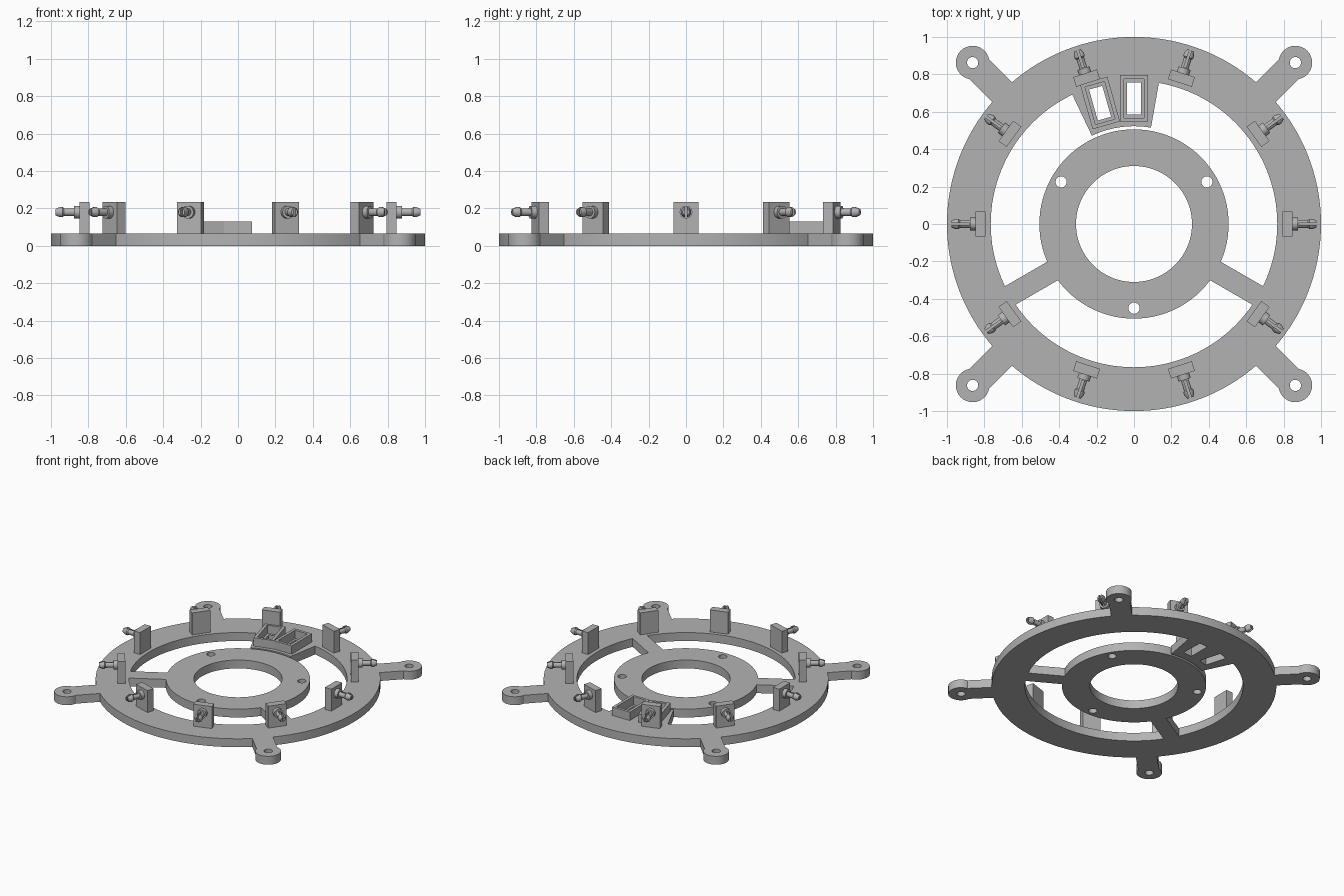
import bpy, bmesh
from math import pi, sin, cos, radians
from mathutils import Matrix, Vector

if "Cube" in bpy.data.objects:
    bpy.data.objects.remove(bpy.data.objects["Cube"])

grey = bpy.data.materials.new("plain grey")
grey.use_nodes = True
COLOUR = (0.45, 0.45, 0.45, 1)
grey.diffuse_color = COLOUR
grey.node_tree.nodes["Principled BSDF"].inputs["Base Color"].default_value = COLOUR

BASE = 0.065          # plate thickness
WALL_TOP = 0.13       # pocket wall height
POCKET_ANGLES = (0, 15.7)
CLIP_COUNT = 10


def make(name, bm):
    bmesh.ops.recalc_face_normals(bm, faces=bm.faces)
    mesh = bpy.data.meshes.new(name)
    bm.to_mesh(mesh)
    bm.free()
    mesh.materials.append(grey)
    ob = bpy.data.objects.new(name, mesh)
    bpy.context.collection.objects.link(ob)
    return ob


def prism(name, points, z0, z1):
    """Upright solid on a flat outline."""
    bm = bmesh.new()
    face = bm.faces.new([bm.verts.new((x, y, z0)) for x, y in points])
    top = bmesh.ops.extrude_face_region(bm, geom=[face])["geom"]
    bmesh.ops.translate(bm, vec=(0, 0, z1 - z0),
                        verts=[v for v in top if isinstance(v, bmesh.types.BMVert)])
    return make(name, bm)


def arc(r, a0, a1, n):
    steps = [radians(a0 + (a1 - a0) * i / n) for i in range(n + 1)]
    return [(r * cos(a), r * sin(a)) for a in steps]


def disc(name, r, z0, z1, centre=(0, 0), n=32):
    pts = [(x + centre[0], y + centre[1]) for x, y in arc(r, 0, 360, n)[:-1]]
    return prism(name, pts, z0, z1)


def box(name, x0, x1, y0, y1, z0, z1, angle=0):
    ob = prism(name, [(x0, y0), (x1, y0), (x1, y1), (x0, y1)], z0, z1)
    ob.data.transform(Matrix.Rotation(radians(angle), 4, "Z"))
    return ob


def lathe(name, profile, n=24):
    """Turn a (distance along x, radius) profile round the x axis."""
    bm = bmesh.new()
    rings = [[bm.verts.new((x, r * cos(2 * pi * i / n), r * sin(2 * pi * i / n)))
              for i in range(n)] for x, r in profile]
    for a, b in zip(rings, rings[1:]):
        for i in range(n):
            j = (i + 1) % n
            bm.faces.new((a[i], a[j], b[j], b[i]))
    bm.faces.new(rings[0])
    bm.faces.new(rings[-1])
    return make(name, bm)


def combine(target, others, operation):
    """Apply booleans and remove the helper solids."""
    for other in others:
        other.hide_render = True
        mod = target.modifiers.new("cut", "BOOLEAN")
        mod.operation, mod.solver, mod.object = operation, "EXACT", other
    bpy.context.view_layer.update()
    graph = bpy.context.evaluated_depsgraph_get()
    mesh = bpy.data.meshes.new_from_object(target.evaluated_get(graph))
    target.modifiers.clear()
    target.data = mesh
    for other in others:
        bpy.data.objects.remove(other)


def smooth(ob):
    bpy.ops.object.select_all(action="DESELECT")
    ob.select_set(True)
    bpy.context.view_layer.objects.active = ob
    bpy.ops.object.shade_smooth_by_angle(angle=radians(30))


def polar(r, degrees):
    return r * cos(radians(degrees)), r * sin(radians(degrees))


# Base plate: outer ring, corner tabs, spokes, hub and pocket shelf in one solid
base = disc("base_plate", 1.0, 0, BASE, n=128)
combine(base, [disc("opening", 0.766, -1, 1, n=128)], "DIFFERENCE")
additions = [disc("hub", 0.506, 0, BASE, n=96)]
holes = [disc("hub_opening", 0.31, -1, 1, n=96)]
for angle in (45, 135, 225, 315):
    centre = polar(1.22, angle)
    additions.append(box("tab_arm", 0.9, 1.2, -0.074, 0.074, 0, BASE, angle))
    additions.append(disc("tab_end", 0.09, 0, BASE, centre))
    holes.append(disc("tab_hole", 0.03, -1, 1, centre))
for angle in (-30, 210):
    additions.append(box("spoke", 0.45, 0.8, -0.057, 0.057, 0, BASE, angle))
for angle in (-90, 30, 150):
    holes.append(disc("hub_hole", 0.03, -1, 1, polar(0.45, angle)))
shelf_outline = arc(0.523, 80, 115.5, 10) + arc(0.8, 115.5, 80, 10)
additions.append(prism("shelf", shelf_outline, 0, BASE))
for angle in POCKET_ANGLES:
    holes.append(box("pocket_hole", -0.037, 0.037, 0.585, 0.757, -1, 1, angle))
combine(base, additions, "UNION")
combine(base, holes, "DIFFERENCE")
smooth(base)

# Raised rectangular pocket walls
for name, angle in zip(("pocket_wall_centre", "pocket_wall_side"), POCKET_ANGLES):
    wall = box(name, -0.076, 0.076, 0.548, 0.797, BASE, WALL_TOP, angle)
    combine(wall, [box("pocket", -0.054, 0.054, 0.568, 0.776, 0, 1, angle)], "DIFFERENCE")

# Ring of upright clips, each with a split snap pin pointing outward
upright = box("clip_upright", 0.793, 0.847, -0.067, 0.067, BASE, 0.235)
pin = lathe("clip_pin", [(0.84, 0.034), (0.876, 0.034), (0.876, 0.021), (0.93, 0.021),
                         (0.938, 0.028), (0.952, 0.028), (0.977, 0.018)])
pin.data.transform(Matrix.Translation(Vector((0, 0, 0.18))))
combine(pin, [box("slit", 0.88, 1.1, -0.006, 0.006, 0, 1)], "DIFFERENCE")
smooth(pin)
for i in range(CLIP_COUNT):
    for part in (upright, pin):
        ob = part if i == 0 else part.copy()
        ob.name = f"{part.name.split('.')[0]}" if i == 0 else f"{part.name}_{i + 1}"
        ob.rotation_euler.z = 2 * pi * i / CLIP_COUNT
        if i:
            bpy.context.collection.objects.link(ob)
